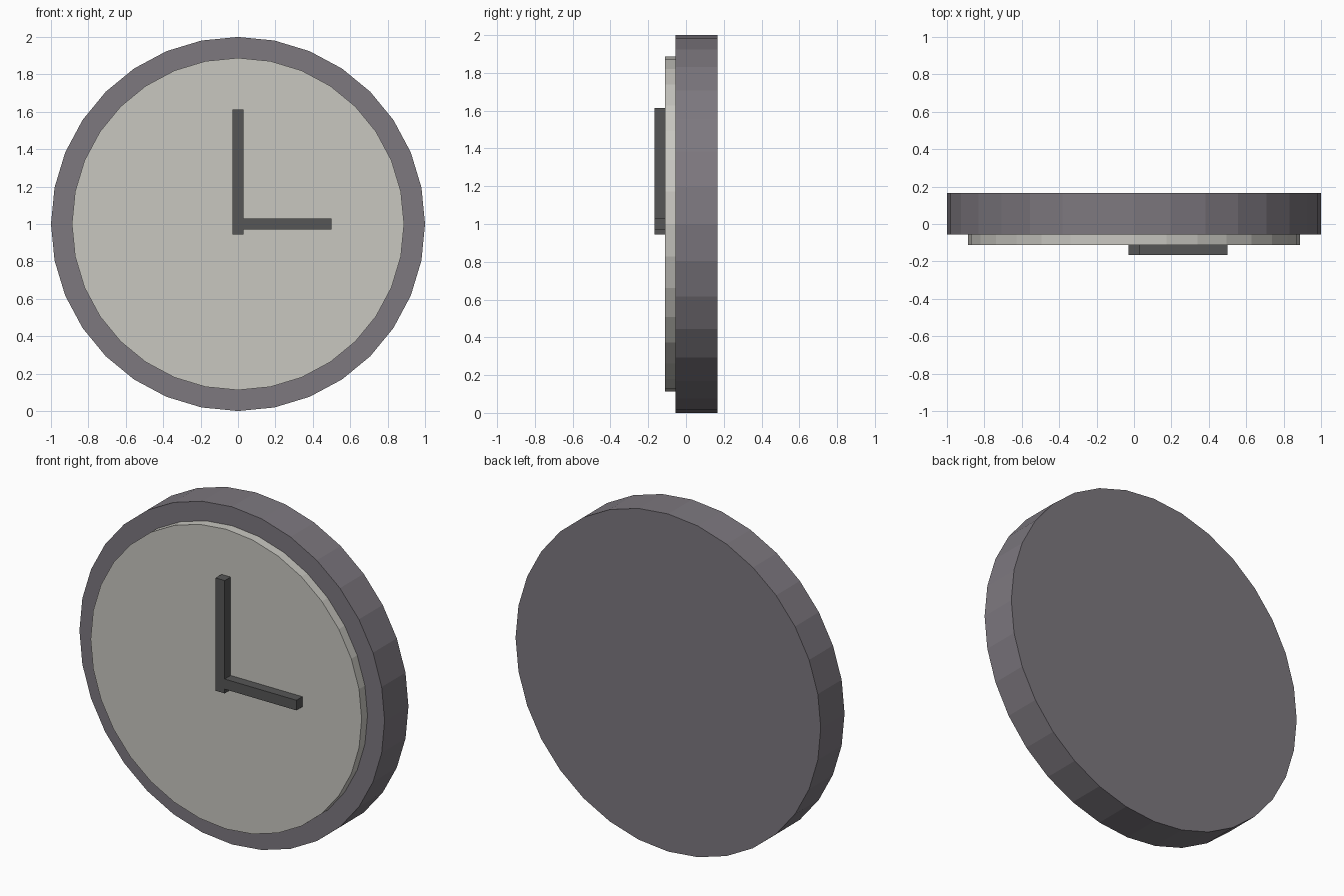
import bpy
import math

cube = bpy.data.objects.get("Cube")
if cube:
    bpy.data.objects.remove(cube, do_unlink=True)


def material(name, rgb):
    mat = bpy.data.materials.new(name)
    mat.use_nodes = True
    mat.diffuse_color = (*rgb, 1)
    mat.node_tree.nodes["Principled BSDF"].inputs["Base Color"].default_value = (*rgb, 1)
    return mat


def finish(name, mat):
    obj = bpy.context.object
    obj.name = obj.data.name = name
    obj.data.materials.append(mat)
    bpy.ops.object.transform_apply(location=False, rotation=True, scale=True)
    return obj


def disc(name, radius, front, back, mat):
    """Flat-sided disc facing the front, between two depths."""
    bpy.ops.mesh.primitive_cylinder_add(
        vertices=32, radius=radius, depth=back - front,
        location=(0, (front + back) / 2, 1), rotation=(math.pi / 2, 0, 0))
    return finish(name, mat)


def bar(name, x0, x1, z0, z1, mat):
    """Clock hand resting on the dial."""
    bpy.ops.mesh.primitive_cube_add(
        size=1, location=((x0 + x1) / 2, (HAND_FRONT + DIAL_FRONT) / 2, (z0 + z1) / 2))
    bpy.context.object.scale = (x1 - x0, DIAL_FRONT - HAND_FRONT, z1 - z0)
    return finish(name, mat)


HAND_FRONT, DIAL_FRONT, CASE_FRONT, CASE_BACK = -0.167, -0.111, -0.056, 0.167

case_grey = material("case grey", (0.205, 0.188, 0.212))
dial_cream = material("dial cream", (0.58, 0.57, 0.53))
hand_grey = material("hand dark grey", (0.093, 0.093, 0.093))

# Case and raised dial
disc("clock_case", 1.0, CASE_FRONT, CASE_BACK, case_grey)
disc("clock_dial", 0.888, DIAL_FRONT, CASE_FRONT, dial_cream)

# Hands at three o'clock
bar("minute_hand", -0.03, 0.03, 0.945, 1.613, hand_grey)
bar("hour_hand", 0.03, 0.5, 0.97, 1.03, hand_grey)
